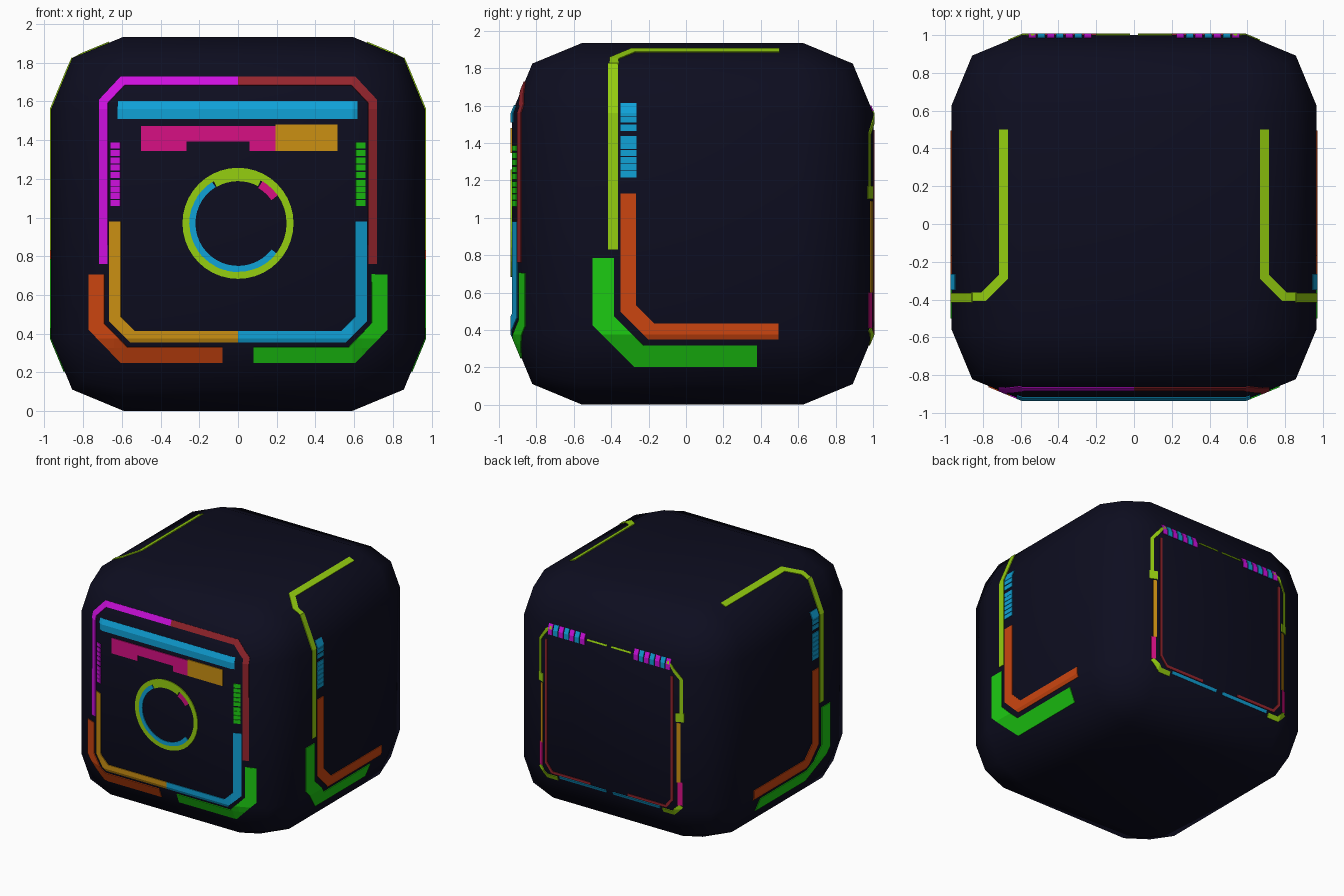
import bpy, bmesh, math
from mathutils import Vector
from mathutils.bvhtree import BVHTree

if "Cube" in bpy.data.objects:
    bpy.data.objects.remove(bpy.data.objects["Cube"])


def colour(name, r, g, b):
    m = bpy.data.materials.new(name)
    m.diffuse_color = (r, g, b, 1)
    m.use_nodes = True
    m.node_tree.nodes["Principled BSDF"].inputs["Base Color"].default_value = m.diffuse_color
    return m


NAVY = colour("dark_navy", 0.004, 0.004, 0.014)
LIME = colour("lime", 0.30, 0.62, 0.005)
CYAN = colour("cyan", 0.005, 0.36, 0.68)
PINK = colour("hot_pink", 0.68, 0.005, 0.23)
AMBER = colour("amber", 0.60, 0.28, 0.006)
MAGENTA = colour("magenta", 0.62, 0.005, 0.74)
RED = colour("dark_red", 0.30, 0.018, 0.026)
ORANGE = colour("orange", 0.60, 0.06, 0.005)
GREEN = colour("green", 0.012, 0.60, 0.006)


def add_object(name, bm, mat):
    me = bpy.data.meshes.new(name)
    bm.to_mesh(me)
    me.materials.append(mat)
    ob = bpy.data.objects.new(name, me)
    bpy.context.collection.objects.link(ob)
    return ob


# Rounded cube body
CENTRE = Vector((0, 0.035, 0.9675))
HALF, ROUND = 0.9665, 0.375
body = bmesh.new()
bmesh.ops.create_cube(body, size=2 * HALF)
bmesh.ops.translate(body, verts=body.verts, vec=CENTRE)
bmesh.ops.bevel(body, geom=body.edges[:], offset=ROUND, segments=2, profile=0.5, affect='EDGES')
for f in body.faces:
    f.smooth = True
tree = BVHTree.FromBMesh(body)
add_object("body", body, NAVY)

# Facing side: flat point to space, and outward direction
SIDES = {
    "front": (lambda u, v: Vector((u, -3, v)), Vector((0, -1, 0))),
    "back": (lambda u, v: Vector((u, 3, v)), Vector((0, 1, 0))),
    "side": (lambda u, v: Vector((3, u, v)), Vector((1, 0, 0))),
    "top": (lambda u, v: Vector((u, v, 3)), Vector((0, 0, 1))),
}


def ribbon(pts, width):
    """Mitred strip along a path, as quads."""
    pts = [Vector(p) for p in pts]
    closed = (pts[0] - pts[-1]).length < 1e-5
    n = len(pts)
    rails = []
    for i, p in enumerate(pts):
        before = pts[i - 1] if i else (pts[-2] if closed else None)
        after = pts[i + 1] if i < n - 1 else (pts[1] if closed else None)
        dirs = [d.normalized() for d in ((p - before) if before else None,
                                         (after - p) if after else None) if d]
        norms = [Vector((-d.y, d.x)) for d in dirs]
        m = sum(norms, Vector((0, 0))).normalized()
        off = m * (width / 2 / m.dot(norms[0]))
        rails.append((p + off, p - off))
    return [(a[0], a[1], b[1], b[0]) for a, b in zip(rails, rails[1:])]


def rect(u0, u1, v0, v1):
    return [(u0, v0), (u1, v0), (u1, v1), (u0, v1)]


def arc(radius, a0, a1, steps):
    return [(radius * math.cos(math.radians(a0 + (a1 - a0) * i / steps)),
             0.97 + radius * math.sin(math.radians(a0 + (a1 - a0) * i / steps)))
            for i in range(steps + 1)]


def plate(name, quads, side, mat, mirror=False):
    """Thin plate laid onto the body, following its rounded edges."""
    place, out = SIDES[side]
    bm = bmesh.new()
    for q in quads:
        bm.faces.new([bm.verts.new(place(*p)) for p in q])
    bmesh.ops.remove_doubles(bm, verts=bm.verts, dist=1e-4)
    for axis in range(3):
        for d in (HALF - ROUND, 0.64, 0.69, 0.74, 0.80):
            for s in (-1, 1):
                normal = Vector((0, 0, 0))
                normal[axis] = 1
                co = CENTRE + normal * (s * d)
                bmesh.ops.bisect_plane(bm, geom=bm.verts[:] + bm.edges[:] + bm.faces[:],
                                       plane_co=co, plane_no=normal)
    for v in bm.verts:
        hit = tree.ray_cast(v.co, -out)[0]
        if hit:
            v.co = hit + out * 0.002
    bm.normal_update()
    for f in bm.faces:
        if f.normal.dot(out) < 0:
            f.normal_flip()
    ob = add_object(name, bm, mat)
    bm.free()
    solid = ob.modifiers.new("thickness", 'SOLIDIFY')
    solid.thickness, solid.offset = 0.008, 0
    if mirror:
        ob.modifiers.new("mirror", 'MIRROR')


# Front: paired frames, left and right in different colours
for s, tag, upper, lower, foot, tick in ((-1, "left", MAGENTA, AMBER, ORANGE, MAGENTA),
                                         (1, "right", RED, CYAN, GREEN, GREEN)):
    plate("upper_frame_" + tag, ribbon([(0, 1.706), (s * 0.595, 1.706), (s * 0.694, 1.6),
                                        (s * 0.696, 0.76)], 0.044), "front", upper)
    plate("lower_frame_" + tag, ribbon([(s * 0.635, 0.98), (s * 0.635, 0.475), (s * 0.545, 0.385),
                                        (0, 0.385)], 0.058), "front", lower)
    plate("corner_guard_" + tag, ribbon([(s * 0.73, 0.705), (s * 0.73, 0.435), (s * 0.588, 0.29),
                                         (s * 0.08, 0.29)], 0.08), "front", foot)
    plate("front_ticks_" + tag, [rect(s * 0.633 - 0.024, s * 0.633 + 0.024, z, z + 0.031)
                                 for z in (1.06, 1.095, 1.13, 1.163, 1.205, 1.243, 1.28, 1.318, 1.356)],
          "front", tick)

# Front: bars above the ring
plate("front_bar", [rect(-0.62, 0.615, 1.508, 1.6)], "front", CYAN)
plate("notched_bar", [rect(-0.5, -0.265, 1.345, 1.473), rect(-0.265, 0.06, 1.392, 1.473),
                      rect(0.06, 0.193, 1.345, 1.473)], "front", PINK)
plate("short_bar", [rect(0.195, 0.513, 1.345, 1.48)], "front", AMBER)

# Front: ring with inner arcs
plate("ring", ribbon(arc(0.269, 0, 360, 40), 0.036), "front", LIME)
plate("ring_top_arc", ribbon(arc(0.235, 62, 120, 8), 0.034), "front", LIME)
plate("ring_inner_arc", ribbon(arc(0.236, 122, 322, 24), 0.032), "front", CYAN)
plate("ring_patch", ribbon(arc(0.231, 35, 60, 4), 0.042), "front", PINK)

# Both sides: stripe running up and over the top, brackets and ticks
plate("side_stripe", ribbon([(-0.39, 0.83), (-0.39, 1.825)], 0.052), "side", LIME, True)
plate("top_stripe", ribbon([(0.86, -0.385), (0.795, -0.385), (0.69, -0.28), (0.69, 0.5)], 0.047),
      "top", LIME, True)
plate("side_inner_bracket", ribbon([(-0.308, 1.13), (-0.308, 0.515), (-0.185, 0.392),
                                    (0.495, 0.392)], 0.083), "side", ORANGE, True)
plate("side_outer_bracket", ribbon([(-0.443, 0.785), (-0.443, 0.45), (-0.252, 0.26),
                                    (0.38, 0.26)], 0.115), "side", GREEN, True)
plate("side_ticks", [rect(-0.35, -0.265, z, z + 0.034)
                     for z in (1.215, 1.253, 1.291, 1.329, 1.367, 1.403, 1.465, 1.508, 1.545, 1.578)],
      "side", CYAN, True)

# Back: thin frame pieces, mirrored
plate("back_top_frame", ribbon([(0.02, 1.562), (0.2, 1.562)], 0.012), "back", LIME, True)
plate("back_corner_frame", ribbon([(0.53, 1.575), (0.57, 1.55), (0.645, 1.45), (0.645, 1.12)], 0.024),
      "back", LIME, True)
plate("back_latch", [rect(0.605, 0.665, 1.1, 1.17)], "back", LIME, True)
plate("back_edge_strip", ribbon([(0.625, 1.09), (0.625, 0.6)], 0.026), "back", AMBER, True)
plate("back_edge_tab", ribbon([(0.635, 0.6), (0.635, 0.41)], 0.035), "back", PINK, True)
plate("back_foot", ribbon([(0.645, 0.405), (0.575, 0.335), (0.48, 0.335)], 0.035), "back", LIME, True)
plate("back_inner_strip", ribbon([(0.575, 1.47), (0.575, 0.45), (0.52, 0.38), (0.17, 0.38)], 0.02),
      "back", RED, True)
plate("back_bottom_strip", ribbon([(0.03, 0.352), (0.46, 0.352)], 0.022), "back", CYAN, True)
for i in range(7):
    x = 0.225 + i * 0.049
    plate("back_tick", [rect(x, x + 0.04, 1.515, 1.6)], "back", (MAGENTA, CYAN)[i % 2], True)
